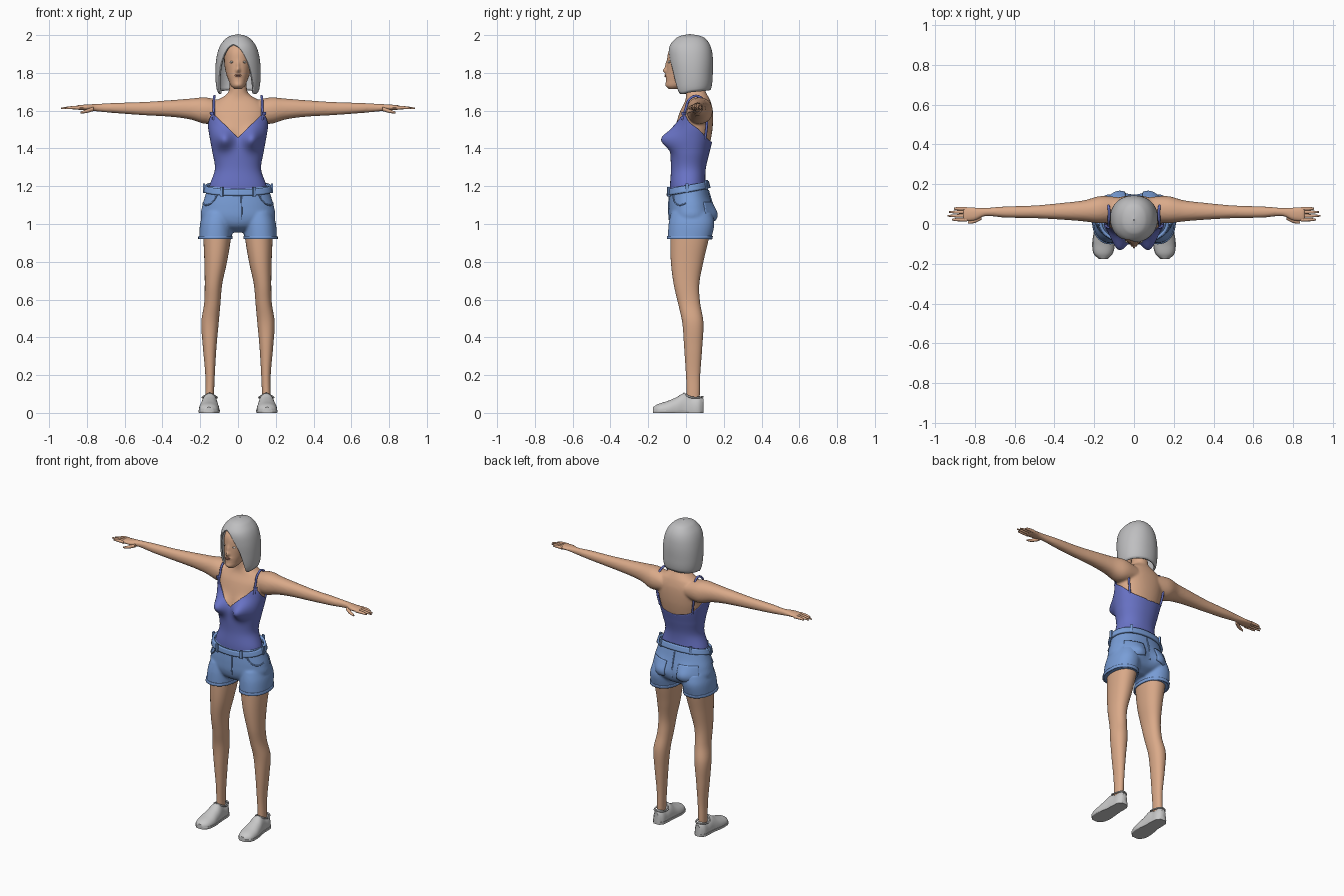
import bpy, bmesh
from math import sin, cos, pi, exp, copysign
from mathutils import Vector

if "Cube" in bpy.data.objects:
    bpy.data.objects.remove(bpy.data.objects["Cube"])


def material(name, *rgb):
    mat = bpy.data.materials.new(name)
    mat.use_nodes = True
    mat.diffuse_color = (*rgb, 1)
    mat.node_tree.nodes["Principled BSDF"].inputs["Base Color"].default_value = (*rgb, 1)
    return mat


skin = material("skin", .70, .40, .25)
lip = material("lip", .52, .24, .17)
hair_grey = material("hair grey", .52, .52, .53)
shoe_grey = material("shoe grey", .58, .58, .58)
violet = material("violet cloth", .14, .17, .56)
denim = material("denim", .19, .34, .68)
eye_white = material("eye white", .75, .72, .68)
iris_brown = material("iris brown", .12, .07, .04)

# Cross-sections: position, centre, half width, front edge, back edge
TORSO = [(1.02, 0, .15, -.06, .11), (1.12, 0, .155, -.07, .11), (1.2, 0, .142, -.075, .095),
         (1.29, 0, .113, -.07, .095), (1.38, 0, .126, -.073, .115), (1.45, 0, .139, -.07, .132),
         (1.52, 0, .15, -.055, .142), (1.6, 0, .155, -.03, .142), (1.65, 0, .12, -.005, .13),
         (1.675, 0, .075, .0, .118), (1.7, 0, .05, .0, .104), (1.78, 0, .046, .0, .1)]
HIPS = [(.955, 0, .06, -.02, .07), (.985, 0, .14, -.07, .125), (1.03, 0, .194, -.09, .145),
        (1.09, 0, .191, -.092, .14), (1.15, 0, .174, -.088, .125), (1.23, 0, .152, -.08, .105)]
CUFF = [(.92, .12, .086, -.097, .134), (1, .115, .086, -.092, .15), (1.06, .105, .08, -.08, .14)]
LEG = [(.03, .15, .022, 0, .07), (.1, .15, .023, .004, .073), (.2, .148, .025, 0, .075),
       (.35, .15, .036, -.01, .086), (.48, .148, .046, -.02, .092), (.58, .136, .043, -.042, .075),
       (.68, .13, .046, -.065, .07), (.8, .118, .06, -.08, .092), (.93, .11, .073, -.083, .122),
       (1, .108, .074, -.08, .13)]
ARM = [(.08, .075, .06, 1.545, 1.65), (.17, .072, .068, 1.53, 1.67), (.25, .066, .053, 1.553, 1.664),
       (.35, .064, .043, 1.567, 1.656), (.5, .061, .032, 1.576, 1.646), (.65, .06, .028, 1.587, 1.641),
       (.75, .06, .021, 1.596, 1.636), (.8, .05, .034, 1.602, 1.633), (.86, .05, .036, 1.605, 1.628)]
HEAD = [(1.715, 0, .02, -.09, -.04), (1.73, 0, .036, -.104, 0), (1.76, 0, .05, -.106, .06),
        (1.8, 0, .064, -.103, .1), (1.86, 0, .073, -.1, .12), (1.92, 0, .068, -.09, .12),
        (1.97, 0, .045, -.05, .09)]
HAIR = [(1.685, 0, .098, -.062, .11), (1.72, 0, .112, -.072, .132), (1.8, 0, .118, -.082, .14),
        (1.88, 0, .112, -.09, .14), (1.94, 0, .094, -.085, .128), (1.98, 0, .062, -.052, .1),
        (1.993, 0, .036, -.024, .07), (2, 0, .004, .014, .026)]
SHOE = [(-.175, .155, .02, -.01, .03), (-.15, .155, .045, -.02, .046), (-.1, .153, .054, -.03, .062),
        (-.05, .152, .049, -.04, .083), (-.01, .15, .043, -.05, .104), (.03, .15, .04, -.05, .088),
        (.07, .15, .036, -.05, .09), (.093, .15, .018, -.03, .075)]
# Soft bulges: x, z, x spread, z spread, height (negative pushes the back out)
BUST = [(.078, 1.448, .046, .05, .068)]
SEAT = [(.085, 1.05, .05, .05, -.024)]
FACE = [(0, 1.812, .011, .014, .018), (0, 1.84, .009, .025, .008), (.033, 1.857, .018, .013, -.006),
        (0, 1.785, .02, .009, .006), (0, 1.735, .02, .012, .004)]


def at(table, t):
    """Smoothly interpolated row of a table at position t."""
    t = min(max(t, table[0][0]), table[-1][0])
    i = max(k for k in range(len(table) - 1) if table[k][0] <= t)
    p, q = table[i], table[i + 1]
    before, after = table[max(i - 1, 0)], table[min(i + 2, len(table) - 1)]
    h = q[0] - p[0]
    u = (t - p[0]) / h
    row = []
    for c in range(1, len(p)):
        m = (q[c] - before[c]) / (q[0] - before[0]) * h
        n = (after[c] - p[c]) / (after[0] - p[0]) * h
        d = q[c] - p[c]
        row.append(p[c] + u * (m + u * (3 * d - 2 * m - n + u * (m + n - 2 * d))))
    return row


def surface(table, a, t, grow=0, bumps=()):
    """Point at angle a (zero is the front) and height t of a lofted form."""
    centre, wide, front, back = at(table, t)
    s, c = (copysign(abs(v) ** .92, v) for v in (sin(a), cos(a)))
    p = Vector((centre + (wide + grow) * s, (front + back) / 2 - ((back - front) / 2 + grow) * c, t))
    for bx, bz, sx, sz, height in bumps:
        facing = max(0, copysign(c, c * height)) ** .5
        p.y -= height * facing * exp(-((abs(p.x) - bx) / sx) ** 2 - ((t - bz) / sz) ** 2)
    return p


def finish(obj, mat):
    obj.data.materials.append(mat)
    obj.data.polygons.foreach_set("use_smooth", [True] * len(obj.data.polygons))
    obj.data.set_sharp_from_angle(angle=.9)
    return obj


def wrap(name, mat, table, low, high, grow=0, bumps=(), span=(-pi, pi), cols=48, rows=28,
         thick=0, ease=False, side=1, place=None):
    """Loft a full or partial skin between two edge heights."""
    bm = bmesh.new()
    full = span[1] - span[0] > 6
    grid = []
    for j in range(rows + 1):
        u = j / rows
        u = 1 - (1 - u) ** 2 if ease else u
        ring = []
        for i in range(cols if full else cols + 1):
            a = span[0] + (span[1] - span[0]) * i / cols
            lo, hi = (e(a) if callable(e) else e for e in (low, high))
            p = surface(table, a, lo + (hi - lo) * u, grow, bumps)
            p = Vector(place(p)) if place else p
            p.x *= side
            ring.append(bm.verts.new(p))
        grid.append(ring)
    for r, s in zip(grid, grid[1:]):
        for i in range(cols):
            k = (i + 1) % len(r)
            bm.faces.new((r[i], r[k], s[k], s[i]))
    if full and not thick:
        bm.faces.new(grid[0])
        bm.faces.new(grid[-1])
    bmesh.ops.recalc_face_normals(bm, faces=bm.faces)
    mesh = bpy.data.meshes.new(name)
    bm.to_mesh(mesh)
    bm.free()
    obj = bpy.data.objects.new(name, mesh)
    bpy.context.collection.objects.link(obj)
    if thick:
        mod = obj.modifiers.new("thickness", "SOLIDIFY")
        mod.thickness, mod.offset = thick, 0
    return finish(obj, mat)


def fuse(parts, name, voxel):
    """Join overlapping closed parts into one continuous skin."""
    bpy.ops.object.select_all(action="DESELECT")
    for part in parts:
        part.select_set(True)
    bpy.context.view_layer.objects.active = parts[0]
    bpy.ops.object.join()
    parts[0].name = name
    remesh = parts[0].modifiers.new("fuse", "REMESH")
    remesh.mode, remesh.voxel_size, remesh.use_smooth_shade = "VOXEL", voxel, True
    smooth = parts[0].modifiers.new("soften", "SMOOTH")
    smooth.factor, smooth.iterations = .5, 6


def blob(name, mat, loc, scale):
    bpy.ops.mesh.primitive_uv_sphere_add(segments=20, ring_count=12, radius=1, location=loc)
    obj = bpy.context.object
    obj.name, obj.scale = name, scale
    finish(obj, mat)


def box(name, mat, loc, size, turn=0):
    bpy.ops.mesh.primitive_cube_add(size=1, location=loc, rotation=(0, 0, turn))
    obj = bpy.context.object
    obj.name, obj.scale = name, size
    obj.data.materials.append(mat)


def cord(name, mat, points, radius, side=1):
    curve = bpy.data.curves.new(name, "CURVE")
    curve.dimensions, curve.bevel_depth, curve.bevel_resolution = "3D", radius, 2
    spline = curve.splines.new("BEZIER")
    spline.bezier_points.add(len(points) - 1)
    for knot, p in zip(spline.bezier_points, points):
        knot.co = (p[0] * side, p[1], p[2])
        knot.handle_left_type = knot.handle_right_type = "AUTO"
    curve.materials.append(mat)
    bpy.context.collection.objects.link(bpy.data.objects.new(name, curve))


def sideways(p):
    return p.z, p.x, p.y


def lengthwise(p):
    return p.x, p.z, max(p.y, 0)


# Torso, arms and hands
body = [wrap("torso", skin, TORSO, 1.02, 1.78, bumps=BUST, rows=60)]
shorts = [wrap("hips", denim, HIPS, .955, 1.2, bumps=SEAT, rows=30)]
for side, label in ((1, "left_"), (-1, "right_")):
    body.append(wrap(label + "arm", skin, ARM, .08, .86, side=side, place=sideways, rows=50))
    for finger, y, tip in (("index", .022, .915), ("middle", .041, .937), ("ring", .06, .93), ("little", .077, .905)):
        rows = [(.84, y, .0095, 1.606, 1.626), (.89, y, .008, 1.608, 1.623), (tip, y, .004, 1.608, 1.616)]
        wrap(label + finger + "_finger", skin, rows, .84, tip, side=side, place=sideways, cols=12, rows=10)
    thumb = [(.765, .036, .014, 1.598, 1.62), (.8, .016, .011, 1.588, 1.608), (.835, .007, .005, 1.585, 1.594)]
    wrap(label + "thumb", skin, thumb, .765, .835, side=side, place=sideways, cols=12, rows=10)

    # Legs, shorts legs and hems
    wrap(label + "leg", skin, LEG, .03, 1, side=side, rows=50)
    shorts.append(wrap(label + "shorts_leg", denim, CUFF, .92, 1.06, side=side))
    wrap(label + "hem", denim, CUFF, .92, .937, grow=.001, thick=.008, side=side, rows=3)

    # Slip-on shoes with soles
    wrap(label + "shoe", shoe_grey, SHOE, -.175, .093, side=side, place=lengthwise, rows=36)
    wrap(label + "sole", shoe_grey, SHOE, -.175, .093, grow=.003, side=side, rows=36,
         place=lambda p: (p.x, p.z, min(max(p.y, 0), .016)))
    cord(label + "shoe_collar", shoe_grey, [(.15, -.012, .103), (.188, .03, .082), (.15, .088, .085),
                                           (.112, .03, .082), (.15, -.012, .103)], .005, side)

    # Shoulder straps with small slides
    path = [surface(TORSO, .9, z, .009, BUST) for z in (1.55, 1.61)] + [(.127, .02, 1.662), (.125, .065, 1.676)]
    path += [surface(TORSO, a, z, .008) for a, z in ((2.12, 1.62), (2.2, 1.54), (2.25, 1.45))]
    cord(label + "strap", violet, path, .0065, side)
    slide = surface(TORSO, .9, 1.585, .012, BUST)
    box(label + "strap_slide", violet, (slide.x * side, slide.y, slide.z), (.024, .012, .018), side * .6)

    # Back pockets, front pocket seams and belt loops
    wrap(label + "back_pocket", denim, HIPS, lambda a: 1.03 - .012 * cos((abs(a) - 2.57) * 4), 1.115,
         grow=.002, bumps=SEAT, span=(2.2, 2.94), cols=16, rows=12, thick=.008, side=side)
    cord(label + "pocket_seam", denim, [surface(HIPS, a, z, .001) for a, z in
                                        ((.65, 1.155), (.8, 1.115), (1.1, 1.1), (1.4, 1.11))], .004, side)
    for a in (.45, 1.5, 2.5):
        p = surface(HIPS, a, 1.19 - .022 * cos(a), .017)
        box(label + "belt_loop", denim, (p.x * side, p.y, p.z), (.016, .012, .05), a * side)

    # Eyes
    eye = surface(HEAD, .43, 1.857, -.003, FACE)
    blob(label + "eye", eye_white, (eye.x * side, eye.y, eye.z), (.013, .007, .0065))
    blob(label + "iris", iris_brown, (eye.x * side, eye.y - .005, eye.z), (.004, .003, .004))

fuse(body, "upper_body", .007)
fuse(shorts, "shorts", .007)

# Waistband rising towards the back, fly and rear seam
wrap("waistband", denim, HIPS, lambda a: 1.17 - .02 * cos(a), lambda a: 1.205 - .021 * cos(a),
     grow=.008, rows=4, thick=.014)
cord("fly_seam", denim, [surface(HIPS, .08, z, 0) for z in (1.15, 1.08, 1.02)], .004)
cord("rear_seam", denim, [surface(HIPS, pi, z, 0, SEAT) for z in (1.18, 1.1, 1.02)], .004)

# Camisole with a sweetheart front and low back
NECKLINE = [(0, 1.455), (.2, 1.49), (.5, 1.535), (.9, 1.578), (1.3, 1.54), (1.8, 1.5), (2.4, 1.45), (pi, 1.43)]
wrap("camisole", violet, TORSO, 1.16, lambda a: at(NECKLINE, abs(a))[0], grow=.007, bumps=BUST,
     cols=96, rows=50, thick=.005)

# Head, lips and bobbed hair with an off-centre parting
wrap("head", skin, HEAD, 1.715, 1.97, bumps=FACE, cols=128, rows=80)
mouth = surface(HEAD, 0, 1.785, -.002, FACE)
blob("upper_lip", lip, mouth + Vector((0, 0, .003)), (.018, .005, .004))
blob("lower_lip", lip, mouth - Vector((0, 0, .004)), (.015, .005, .004))
FRINGE = [(0, 1.95), (.35, 1.925), (.7, 1.84), (.95, 1.72), (1.1, 1.69), (1.6, 1.7), (3.5, 1.715)]
wrap("hair", hair_grey, HAIR, lambda a: at(FRINGE, abs(a + .25 * max(cos(a), 0)))[0], 2, grow=-.003,
     cols=128, rows=40, thick=.01, ease=True)
